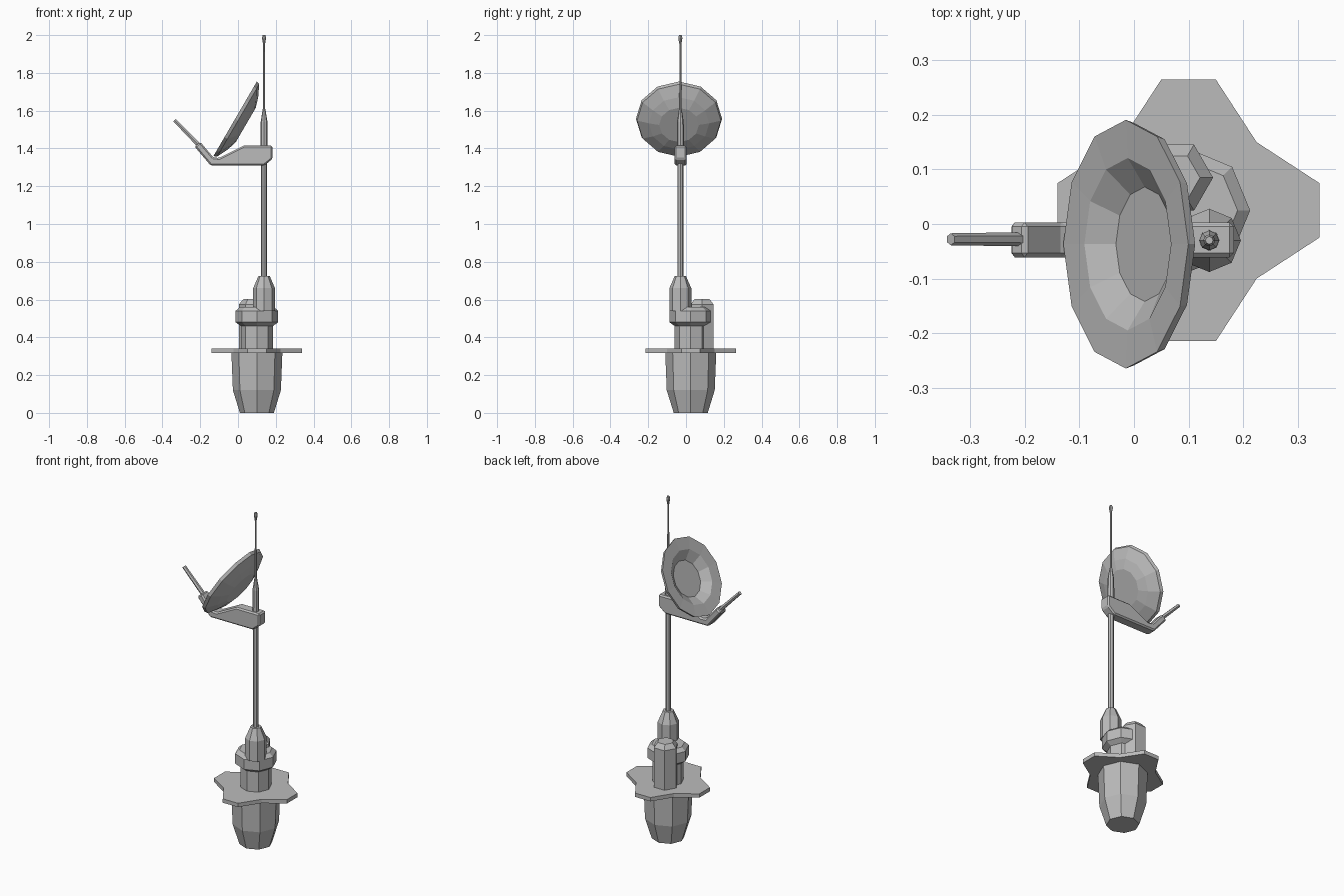
import bpy, bmesh, math
from mathutils import Vector, Matrix

cube = bpy.data.objects.get("Cube")
if cube:
    bpy.data.objects.remove(cube)

metal = bpy.data.materials.new("grey_metal")
metal.use_nodes = True
GREY = (0.5, 0.5, 0.5, 1)
metal.diffuse_color = GREY
metal.node_tree.nodes["Principled BSDF"].inputs["Base Color"].default_value = GREY


def finish(name, bm):
    bmesh.ops.recalc_face_normals(bm, faces=bm.faces)
    mesh = bpy.data.meshes.new(name)
    bm.to_mesh(mesh)
    bm.free()
    mesh.materials.append(metal)
    obj = bpy.data.objects.new(name, mesh)
    bpy.context.collection.objects.link(obj)
    return obj


def lathe(name, profile, sides, matrix):
    """Faceted solid from (radius, height) rings, with flat end caps."""
    bm = bmesh.new()
    rings = []
    for r, h in profile:
        angles = [math.tau * i / sides for i in range(sides)]
        rings.append([bm.verts.new(matrix @ Vector((r * math.cos(a), r * math.sin(a), h))) for a in angles])
    for a, b in zip(rings, rings[1:]):
        for i in range(sides):
            j = (i + 1) % sides
            bm.faces.new((a[i], a[j], b[j], b[i]))
    bm.faces.new(rings[0])
    bm.faces.new(rings[-1])
    return finish(name, bm)


def extrude(name, outline, vector, bevel=0):
    """Solid from a closed outline pushed along a vector."""
    bm = bmesh.new()
    face = bm.faces.new([bm.verts.new(p) for p in outline])
    ext = bmesh.ops.extrude_face_region(bm, geom=[face])
    verts = [v for v in ext["geom"] if isinstance(v, bmesh.types.BMVert)]
    bmesh.ops.translate(bm, verts=verts, vec=vector)
    obj = finish(name, bm)
    if bevel:
        mod = obj.modifiers.new("chamfer", "BEVEL")
        mod.width = bevel
        mod.segments = 1
    return obj


def at(x, y, z=0):
    return Matrix.Translation((x, y, z))


# Tapered foot, column and collar share one axis
hub = at(0.10, 0.025)
lathe("foot", [(0.09, 0), (0.127, 0.12), (0.135, 0.32)], 8, hub)
lathe("column", [(0.085, 0.33), (0.085, 0.46), (0.113, 0.48),
                 (0.113, 0.54), (0.09, 0.56)], 8, hub)

# Four-armed flange plate: one arm repeated by quarter turns
arm = [(0.125, -0.125), (0.24, -0.05), (0.24, 0.05)]
plate = []
for k in range(4):
    turn = Matrix.Rotation(k * math.pi / 2, 4, "Z")
    plate += [hub @ turn @ Vector((x, y, 0.317)) for x, y in arm]
extrude("flange", plate, (0, 0, 0.023))

# Equipment pod behind the column
lathe("rear_pod", [(0.07, 0.33), (0.07, 0.575), (0.046, 0.602)], 6, at(0.075, 0.085))

# Mast socket, mast and whip antenna
mast_axis = at(0.138, -0.03)
lathe("mast_socket", [(0.058, 0.54), (0.058, 0.66), (0.034, 0.715), (0.03, 0.725)], 8, mast_axis)
lathe("mast", [(0.016, 0.71), (0.016, 1.40), (0.019, 1.41), (0.018, 1.54),
               (0.007, 1.61)], 8, mast_axis)
lathe("whip_antenna", [(0.006, 1.60), (0.005, 1.95), (0.011, 1.985), (0.007, 2.0)], 8, mast_axis)

# Cranked bracket that carries the dish and the feed
profile = [(0.183, 1.415), (0.03, 1.415), (-0.10, 1.35), (-0.13, 1.352), (-0.20, 1.435),
           (-0.23, 1.41), (-0.145, 1.31), (0.14, 1.31), (0.183, 1.345)]
extrude("dish_bracket", [(x, -0.061, z) for x, z in profile], (0, 0.064, 0), 0.008)

# Feed rod
start, end = Vector((-0.20, -0.028, 1.41)), Vector((-0.336, -0.028, 1.55))
aim = (end - start).to_track_quat("Z", "Y").to_matrix().to_4x4()
lathe("feed_rod", [(0.013, 0), (0.011, (end - start).length)], 6, at(*start) @ aim)

# Dish: back shell, rim, then the hollow front, tilted up toward the feed
tilt = at(-0.015, -0.037, 1.557) @ Matrix.Rotation(math.radians(-59.8), 4, "Y")
lathe("dish", [(0.105, -0.065), (0.16, -0.048), (0.222, -0.018), (0.228, 0),
               (0.158, -0.004), (0.105, -0.04)], 12, tilt)
